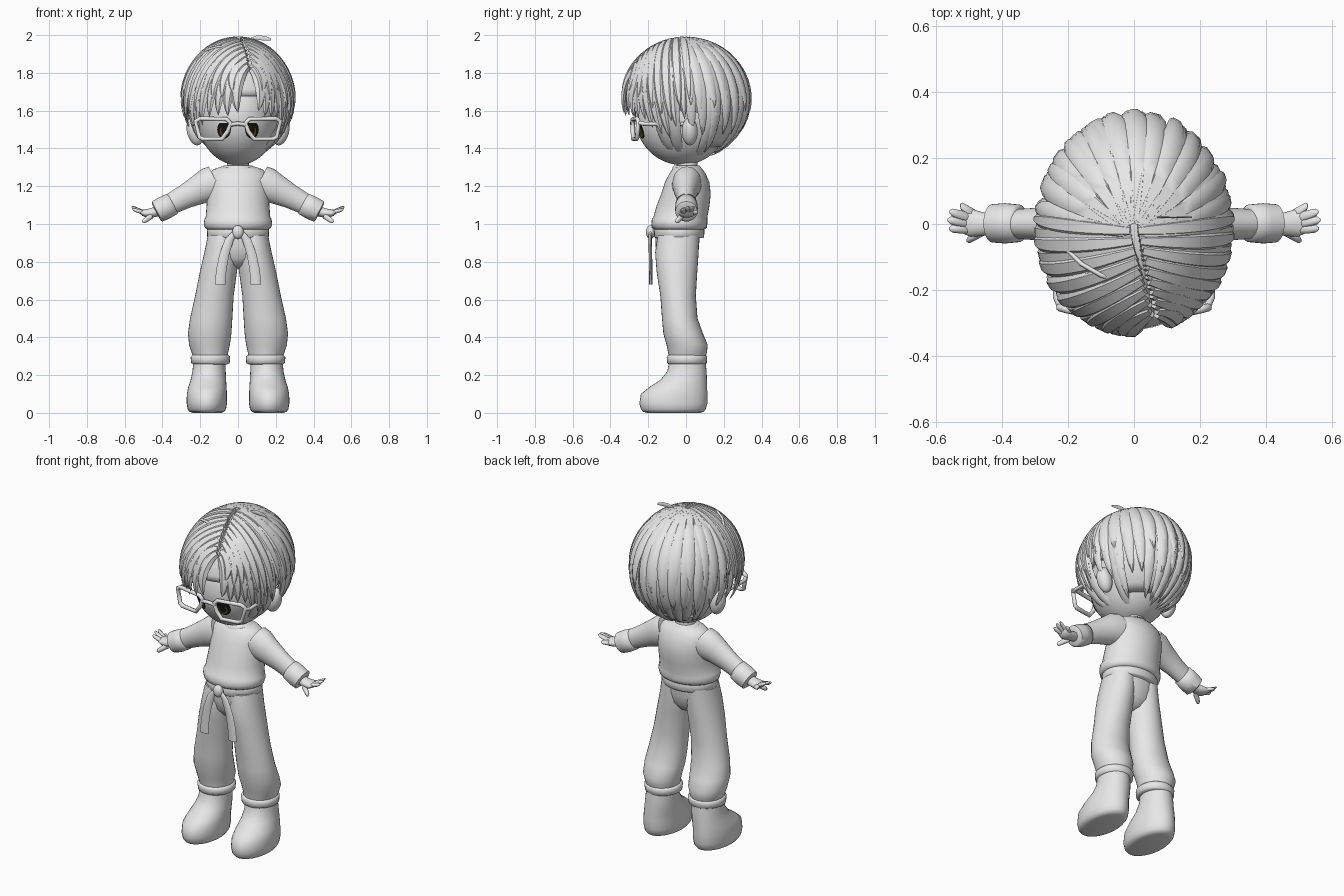
import bpy, bmesh, math, random
from mathutils import Vector

random.seed(4)
cube = bpy.data.objects.get("Cube")
if cube:
    bpy.data.objects.remove(cube, do_unlink=True)
X, Y, Z = Vector((1, 0, 0)), Vector((0, 1, 0)), Vector((0, 0, 1))


def material(name, rgb):
    m = bpy.data.materials.new(name)
    m.use_nodes = True
    m.diffuse_color = (*rgb, 1)
    m.node_tree.nodes["Principled BSDF"].inputs["Base Color"].default_value = (*rgb, 1)
    return m


CLAY = material("light_grey", (0.8, 0.8, 0.8))
DARK = material("dark_brown", (0.012, 0.008, 0.003))
GOLD = material("dark_gold", (0.13, 0.09, 0.015))


def smooth(ob, angle=45):
    bpy.ops.object.select_all(action='DESELECT')
    ob.select_set(True)
    bpy.context.view_layer.objects.active = ob
    bpy.ops.object.shade_smooth_by_angle(angle=math.radians(angle))
    return ob


def finish(name, bm, mat=CLAY, angle=45):
    bmesh.ops.recalc_face_normals(bm, faces=bm.faces)
    me = bpy.data.meshes.new(name)
    bm.to_mesh(me)
    bm.free()
    me.materials.append(mat)
    ob = bpy.data.objects.new(name, me)
    bpy.context.collection.objects.link(ob)
    return smooth(ob, angle)


def skin(bm, rings):
    """Join rings of points into a capped tube."""
    loops = [[bm.verts.new(p) for p in r] for r in rings]
    n = len(loops[0])
    for a, b in zip(loops, loops[1:]):
        for i in range(n):
            bm.faces.new((a[i], a[(i + 1) % n], b[(i + 1) % n], b[i]))
    bm.faces.new(loops[0])
    bm.faces.new(loops[-1])


def oval(c, u, v, n):
    return [c + u * math.cos(k * math.tau / n) + v * math.sin(k * math.tau / n) for k in range(n)]


def sweep(name, rings, u=X, v=Y, n=32, s=1):
    """Loft ovals (x, y, z, half size along u, half size along v), mirrored by s."""
    bm = bmesh.new()
    skin(bm, [oval(Vector(r[:3]), u * r[3], v * r[4], n) for r in rings])
    bmesh.ops.scale(bm, vec=(s, 1, 1), verts=bm.verts)
    return finish(name, bm, angle=60)


def ball(name, loc, size, tilt=0):
    bpy.ops.mesh.primitive_uv_sphere_add(segments=48, ring_count=32, location=loc, rotation=(0, tilt, 0))
    ob = bpy.context.object
    ob.name, ob.scale = name, size
    ob.data.materials.append(CLAY)
    return smooth(ob)


def wire(name, pts, r, cyclic=False):
    cu = bpy.data.curves.new(name, 'CURVE')
    cu.dimensions, cu.bevel_depth, cu.bevel_resolution, cu.use_fill_caps = '3D', r, 2, True
    sp = cu.splines.new('POLY')
    sp.points.add(len(pts) - 1)
    for p, q in zip(sp.points, pts):
        p.co = (*q, 1)
    sp.use_cyclic_u = cyclic
    cu.materials.append(CLAY)
    ob = bpy.data.objects.new(name, cu)
    bpy.context.collection.objects.link(ob)


# Head, neck, ears
HC, HR = Vector((0, -.02, 1.57)), Vector((.215, .25, .258))
ball("head", HC, HR)
sweep("neck", [(0, .01, 1.25, .07, .065), (0, .005, 1.31, .058, .055), (0, 0, 1.37, .06, .06)])


def eye_plate(name, cx, cz, w, h, lift, mat):
    bm = bmesh.new()
    pts = [(cx, cz)] + [(cx + w * math.cos(a), cz + h * max(-1, min(.75, math.sin(a))))
                        for a in [k * math.tau / 28 for k in range(28)]]
    vs = []
    for x, z in pts:
        q = 1 - (x / HR.x) ** 2 - ((z - HC.z) / HR.z) ** 2
        vs.append(bm.verts.new((x, HC.y - HR.y * math.sqrt(q) - lift, z)))
    for k in range(28):
        bm.faces.new((vs[0], vs[1 + k], vs[1 + (k + 1) % 28]))
    finish(name, bm, mat)


for s, side in ((1, "left"), (-1, "right")):
    ball(side + "_ear", (s * .228, .02, 1.49), (.042, .042, .075), s * .25)
    eye_plate(side + "_eye", s * .074, 1.5, .036, .048, .003, DARK)
    eye_plate(side + "_iris", s * .072, 1.49, .024, .03, .005, GOLD)
    eye_plate(side + "_pupil", s * .072, 1.498, .017, .026, .007, DARK)
    # Glasses
    rim = [(.04, 1.535), (.06, 1.555), (.2, 1.558), (.225, 1.545), (.205, 1.46),
           (.185, 1.45), (.085, 1.45), (.055, 1.49)]
    wire(side + "_glasses_rim", [(s * x, -.283 + .6 * x * x, z) for x, z in rim], .012, True)
    wire(side + "_glasses_arm", [(s * .222, -.25, 1.535), (s * .235, -.22, 1.53), (s * .225, .03, 1.53)], .011)
wire("glasses_bridge", [(-.05, -.282, 1.525), (0, -.287, 1.532), (.05, -.282, 1.525)], .011)

# Shirt, belt
sweep("shirt", [(0, -.035, .97, .16, .13), (0, -.035, .98, .175, .145), (0, -.035, 1.0, .181, .148),
                (0, -.034, 1.025, .178, .147), (0, -.03, 1.035, .171, .143), (0, -.015, 1.1, .166, .14),
                (0, 0, 1.16, .164, .131), (0, .006, 1.22, .164, .118), (0, .008, 1.265, .155, .097),
                (0, .008, 1.29, .13, .08), (0, .008, 1.305, .085, .065)], n=40)
sweep("collar", [(0, .004, 1.285, .085, .078), (0, .004, 1.3, .085, .075), (0, .004, 1.31, .075, .067)])
sweep("belt", [(0, -.036, .925, .155, .126), (0, -.036, .932, .163, .132), (0, -.036, .968, .165, .134),
               (0, -.036, .98, .158, .128)])
ball("belt_knot", (0, -.188, .957), (.03, .024, .036))
sweep("pelvis", [(0, -.045, .95, .155, .118), (0, -.046, .88, .165, .115), (0, -.046, .82, .14, .1),
                 (0, -.045, .78, .07, .07), (0, -.045, .765, .02, .03)])

ARM_UP = Vector((.46, 0, .886))
for s, side in ((1, "left"), (-1, "right")):
    sweep(side + "_belt_tail", [(.005, -.188, .965, .02, .009), (.045, -.19, .92, .024, .009),
                                (.072, -.188, .84, .026, .009), (.088, -.187, .76, .027, .009),
                                (.095, -.186, .68, .028, .009)], n=8, s=s)
    # Trousers, cuffs, boots
    sweep(side + "_trouser_leg", [(.08, -.04, .94, .08, .11), (.086, -.048, .85, .092, .115),
                                  (.103, -.048, .75, .098, .108), (.125, -.042, .62, .102, .094),
                                  (.142, -.033, .5, .112, .094), (.15, -.015, .42, .115, .105),
                                  (.151, .006, .36, .108, .109), (.149, .008, .32, .097, .103),
                                  (.146, .006, .29, .09, .095)], s=s)
    sweep(side + "_trouser_cuff", [(.146, .005, .257, .09, .095), (.146, .005, .264, .102, .105),
                                   (.146, .005, .295, .105, .107), (.146, .005, .306, .095, .1)], s=s)
    sweep(side + "_boot", [(.152, .007, .27, .085, .097), (.153, .005, .22, .088, .104),
                           (.157, -.012, .175, .094, .123), (.162, -.042, .135, .102, .154),
                           (.165, -.063, .1, .106, .176), (.165, -.067, .05, .107, .18),
                           (.165, -.067, .02, .102, .172), (.165, -.067, .006, .092, .16),
                           (.165, -.067, 0, .075, .14)], s=s)
    # Sleeves, cuffs, hands
    sweep(side + "_sleeve", [(.11, .005, 1.217, .078, .098), (.15, .004, 1.207, .077, .094),
                             (.2, 0, 1.185, .066, .08), (.28, 0, 1.145, .05, .064),
                             (.37, 0, 1.098, .044, .054)], Y, ARM_UP, s=s)
    sweep(side + "_sleeve_cuff", [(.343, .002, 1.11, .045, .05), (.348, .002, 1.107, .057, .06),
                                  (.39, .002, 1.085, .061, .063), (.428, .002, 1.066, .058, .06),
                                  (.433, .002, 1.063, .045, .048)], Y, ARM_UP, s=s)
    sweep(side + "_palm", [(.42, 0, 1.068, .03, .028), (.46, 0, 1.058, .036, .026),
                           (.495, .004, 1.055, .043, .024), (.515, .006, 1.058, .036, .016)],
          Y, ARM_UP, 20, s)
    tips = ((.525, .056, 1.062), (.557, .037, 1.09), (.563, .012, 1.088), (.558, -.014, 1.076), (.505, -.05, 1.01))
    for k, tip in enumerate(tips):
        a = Vector((.455, -.02, 1.045)) if k == 4 else Vector((.485, .03 - .015 * k, 1.057))
        b = Vector(tip)
        steps = [(a.lerp(b, t), r) for t, r in ((0, .016), (.6, .014), (.88, .012), (1, .005))]
        sweep(f"{side}_finger_{k + 1}", [(*p, r, r) for p, r in steps], Y, ARM_UP, 10, s)

# Hair envelope and inner cap
EC, ER = Vector((0, 0, 1.66)), Vector((.285, .33, .315))


def env(d, scale=1):
    return EC + Vector(a * b for a, b in zip(d, ER)) * scale


def heading(az, z):
    """Unit direction: azimuth in degrees from the front, ending at height z."""
    h, a = (z - EC.z) / ER.z, math.radians(az)
    r = math.sqrt(max(0, 1 - h * h))
    return Vector((r * math.sin(a), -r * math.cos(a), h))


def hairline(az):
    a = abs(az)
    return 1.68 if a < 50 else 1.6 if a < 100 else 1.6 - .2 * min(1, (a - 100) / 25)


bm = bmesh.new()
grid = []
for j in range(60):
    az = -180 + 6 * j
    low = math.acos((hairline(az) - EC.z) / ER.z)
    col = []
    for i in range(15):
        col.append(bm.verts.new(env(heading(az, EC.z + ER.z * math.cos(low * i / 14)), .97)))
    grid.append(col)
for a, b in zip(grid, grid[1:] + grid[:1]):
    for i in range(14):
        bm.faces.new((a[i], a[i + 1], b[i + 1], b[i]))
bmesh.ops.remove_doubles(bm, verts=bm.verts, dist=.0005)
cap = finish("hair_cap", bm)
thick = cap.modifiers.new("thickness", 'SOLIDIFY')
thick.thickness, thick.offset = .03, -1

# Hair locks: tapered strips that follow the envelope
bm = bmesh.new()


def lock(start, az, z, w, scale=1.0, flare=.04, bend=Vector()):
    x, y = start[0] / ER.x, start[1] / ER.y
    d0, d1 = Vector((x, y, math.sqrt(1 - x * x - y * y))), heading(az, z)
    mid = ((d0 + d1).normalized() + bend).normalized()
    line = []
    for i in range(15):
        t = i / 14
        d = (d0 * (1 - t) ** 2 + mid * 2 * t * (1 - t) + d1 * t * t).normalized()
        line.append((t, d, env(d, scale + flare * t ** 3)))
    rings = []
    for i, (t, d, p) in enumerate(line):
        tan = line[min(i + 1, 14)][2] - line[max(i - 1, 0)][2]
        nor = Vector(a / b for a, b in zip(d, ER)).normalized()
        across = tan.cross(nor).normalized()
        taper = (1 - t ** 3) ** .7
        width = w * (.4 + t * (1.3 - t)) * taper + .001
        rings.append(oval(p, across * width, nor * (.018 * taper + .001), 6))
    skin(bm, rings)


# Back and sides, radiating from the crown
for z, scale, count, w in ((1.36, .98, 16, .05), (1.49, .99, 15, .05), (1.62, 1.0, 14, .052)):
    for k in range(count):
        az = 92 + 176 * (k + .5 * (count % 2) * .8) / (count - .6) + random.uniform(-3, 3)
        a = math.radians(az)
        if z < 1.45 and abs(az - 180) > 72:
            continue
        lock((.03 * math.sin(a), -.03 - .03 * math.cos(a)), az, z + random.uniform(-.025, .03), w,
             scale, random.uniform(.02, .06), Vector((.1, 0, .05)))

# Fringe, swept to both sides of the parting
ends = (1.6, 1.58, 1.57, 1.56, 1.52, 1.49, 1.46, 1.53, 1.57)
for s in (1, -1):
    for layer in range(2):
        for k, z in enumerate(ends):
            f = (k + layer * .5) / 8.5
            start = (.06 - .06 * f + s * .012, -.27 + .25 * f)
            lock(start, 11 * (1 - f) + s * (11 + 82 * f), z + layer * .09 + random.uniform(-.01, .01),
                 .046, .99 + .015 * layer, .03 if k < 4 else .06, Vector((s * .22, 0, .14)))
finish("hair_locks", bm, angle=40)

# Loose strands on top
wire("loose_strand", [(-.21, -.07, 1.88), (-.16, -.12, 1.925), (-.1, -.155, 1.94), (-.05, -.17, 1.925),
                      (-.02, -.16, 1.89)], .007)
sweep("floating_wisp", [(.07, .02, 1.982, .002, .004), (.1, .02, 1.986, .002, .012), (.14, .02, 1.984, .002, .012),
                        (.175, .02, 1.977, .002, .006)], Y, Z, 8)
